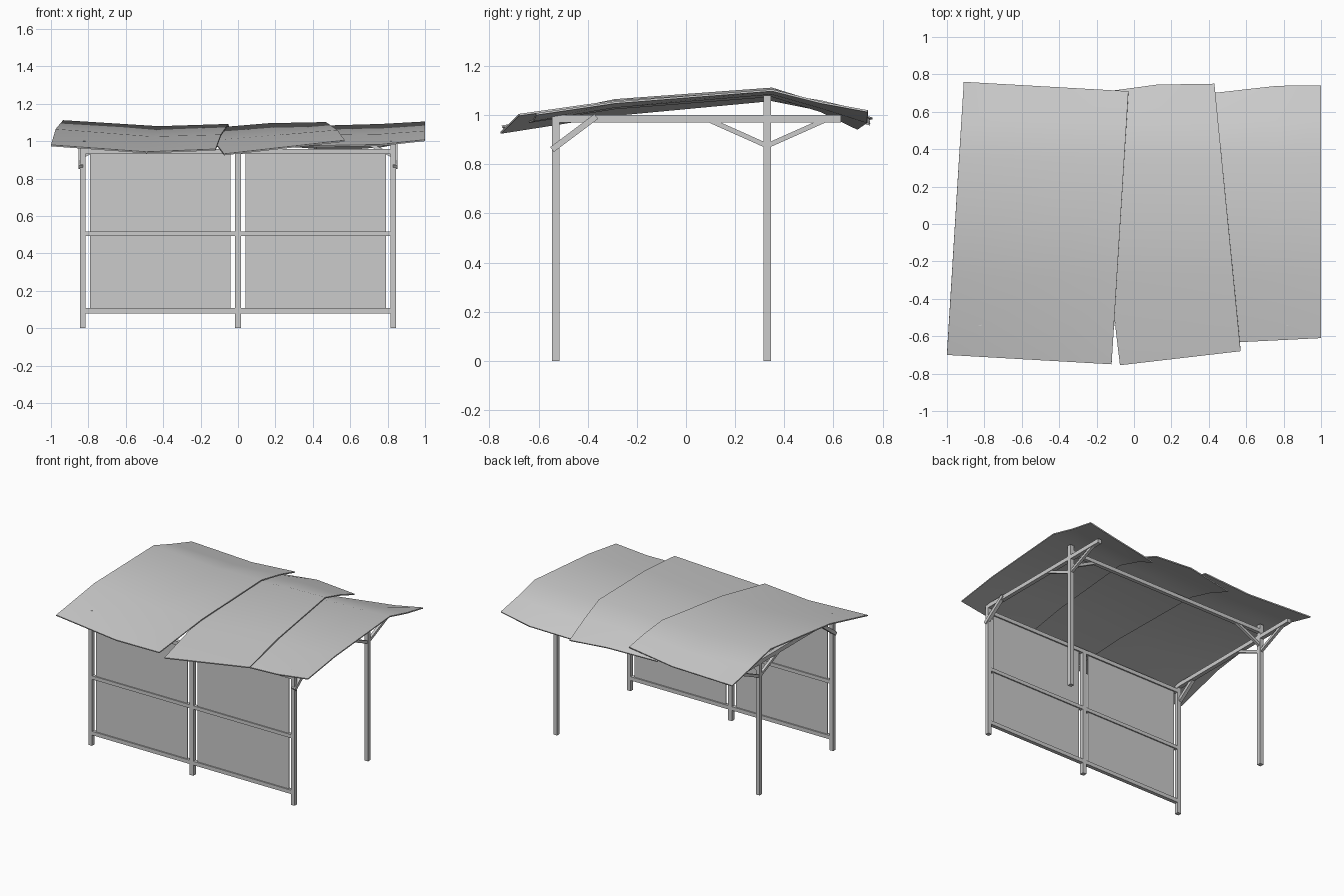
import bpy, bmesh
from mathutils import Vector, Matrix

if "Cube" in bpy.data.objects:
    bpy.data.objects.remove(bpy.data.objects["Cube"])


def finish(name, bm):
    bmesh.ops.recalc_face_normals(bm, faces=bm.faces)
    me = bpy.data.meshes.new(name)
    bm.to_mesh(me)
    bm.free()
    ob = bpy.data.objects.new(name, me)
    bpy.context.collection.objects.link(ob)
    return ob


def bar(name, a, b, w=0.03, d=None):
    """Square timber running from a to b."""
    a, b = Vector(a), Vector(b)
    v = b - a
    m = (Matrix.Translation((a + b) / 2) @ v.to_track_quat('Z', 'Y').to_matrix().to_4x4()
         @ Matrix.Diagonal((w, d or w, v.length, 1)))
    bm = bmesh.new()
    bmesh.ops.create_cube(bm, size=1, matrix=m)
    return finish(name, bm)


def box(name, lo, hi):
    lo, hi = Vector(lo), Vector(hi)
    bm = bmesh.new()
    bmesh.ops.create_cube(bm, size=1, matrix=Matrix.Translation((lo + hi) / 2)
                          @ Matrix.Diagonal((*(hi - lo), 1)))
    return finish(name, bm)


FY, RY, PX = -0.53, 0.33, 0.83

# Posts, side beams and braces, mirrored left and right
for side, s in (("left", -1), ("right", 1)):
    x = s * PX
    bar(f"{side}_front_post", (x, FY, 0), (x, FY, 0.985))
    bar(f"{side}_rear_post", (x, RY, 0), (x, RY, 1.08))
    bar(f"{side}_side_beam", (x, -0.545, 0.985), (x, 0.63, 0.985))
    bar(f"{side}_front_brace", (s * 0.84, -0.545, 0.86), (s * 0.84, -0.365, 0.995), 0.025)
    for tag, y in (("inner", 0.09), ("outer", 0.57)):
        bar(f"{side}_rear_brace_{tag}", (x, RY, 0.875), (x, y, 0.982), 0.02)
    bar(f"{side}_cross_brace", (x, RY, 0.92), (s * 0.62, RY, 1.025), 0.02)
bar("centre_front_post", (0, FY, 0), (0, FY, 0.95))
bar("rear_beam", (-PX, RY, 1.03), (PX, RY, 1.03), 0.028)

# Front wall rails and infill panels
for tag, z, h in (("bottom", 0.093, 0.028), ("middle", 0.505, 0.026), ("top", 0.945, 0.028)):
    bar(f"{tag}_rail", (-PX, FY, z), (PX, FY, z), h)
box("left_wall_panel", (-0.79, FY - 0.004, 0.08), (-0.04, FY + 0.004, 0.95))
box("right_wall_panel", (0.04, FY - 0.004, 0.08), (0.79, FY + 0.004, 0.95))


def sheet(name, corners, mid, heights, back_bow=0.0):
    """Warped roof sheet: corners fl, fr, br, bl; rows front to back, three columns."""
    fl, fr, br, bl = (Vector(c) for c in corners)
    bm = bmesh.new()
    rows = []
    for y, hs in zip((None, -0.29, 0.35, 0.55, None), heights):
        row = []
        for u, z in zip((0, mid, 1), hs):
            f, b = fl.lerp(fr, u), bl.lerp(br, u)
            if y is None:
                p = f.copy() if not rows else b.copy()
                if rows and u == mid:
                    p.y += back_bow
            else:
                p = f.lerp(b, (y - f.y) / (b.y - f.y))
            row.append(bm.verts.new((p.x, p.y, z)))
        rows.append(row)
    for r0, r1 in zip(rows, rows[1:]):
        for i in range(2):
            bm.faces.new((r0[i], r0[i + 1], r1[i + 1], r1[i]))
    ob = finish(name, bm)
    if ob.data.polygons[0].normal.z < 0:
        ob.data.flip_normals()
    mod = ob.modifiers.new("thickness", 'SOLIDIFY')
    mod.thickness = 0.008
    mod.offset = -1
    bpy.ops.object.select_all(action='DESELECT')
    bpy.context.view_layer.objects.active = ob
    ob.select_set(True)
    bpy.ops.object.modifier_apply(modifier=mod.name)
    bpy.ops.object.shade_smooth_by_angle(angle=0.6)


# Three overlapping roof sheets
sheet("left_roof_sheet", [(-1, -0.70), (-0.12, -0.75), (-0.03, 0.71), (-0.91, 0.76)], 0.58,
      [(0.98, 0.943, 0.958), (1.065, 1.025, 1.035), (1.112, 1.08, 1.092),
       (1.05, 1.03, 1.06), (0.99, 0.985, 1.022)])
sheet("centre_roof_sheet", [(-0.075, -0.755), (0.57, -0.68), (0.43, 0.75), (-0.25, 0.695)], 0.55,
      [(0.932, 0.972, 1.005), (1.005, 1.035, 1.06), (1.065, 1.096, 1.102),
       (1.025, 1.045, 1.04), (0.97, 0.99, 0.965)], 0.02)
sheet("right_roof_sheet", [(0.40, -0.64), (1, -0.61), (1, 0.74), (0.42, 0.70)], 0.6,
      [(0.976, 0.982, 1.008), (1.032, 1.038, 1.055), (1.082, 1.092, 1.105),
       (1.02, 1.035, 1.055), (0.948, 0.975, 1.02)], 0.015)
